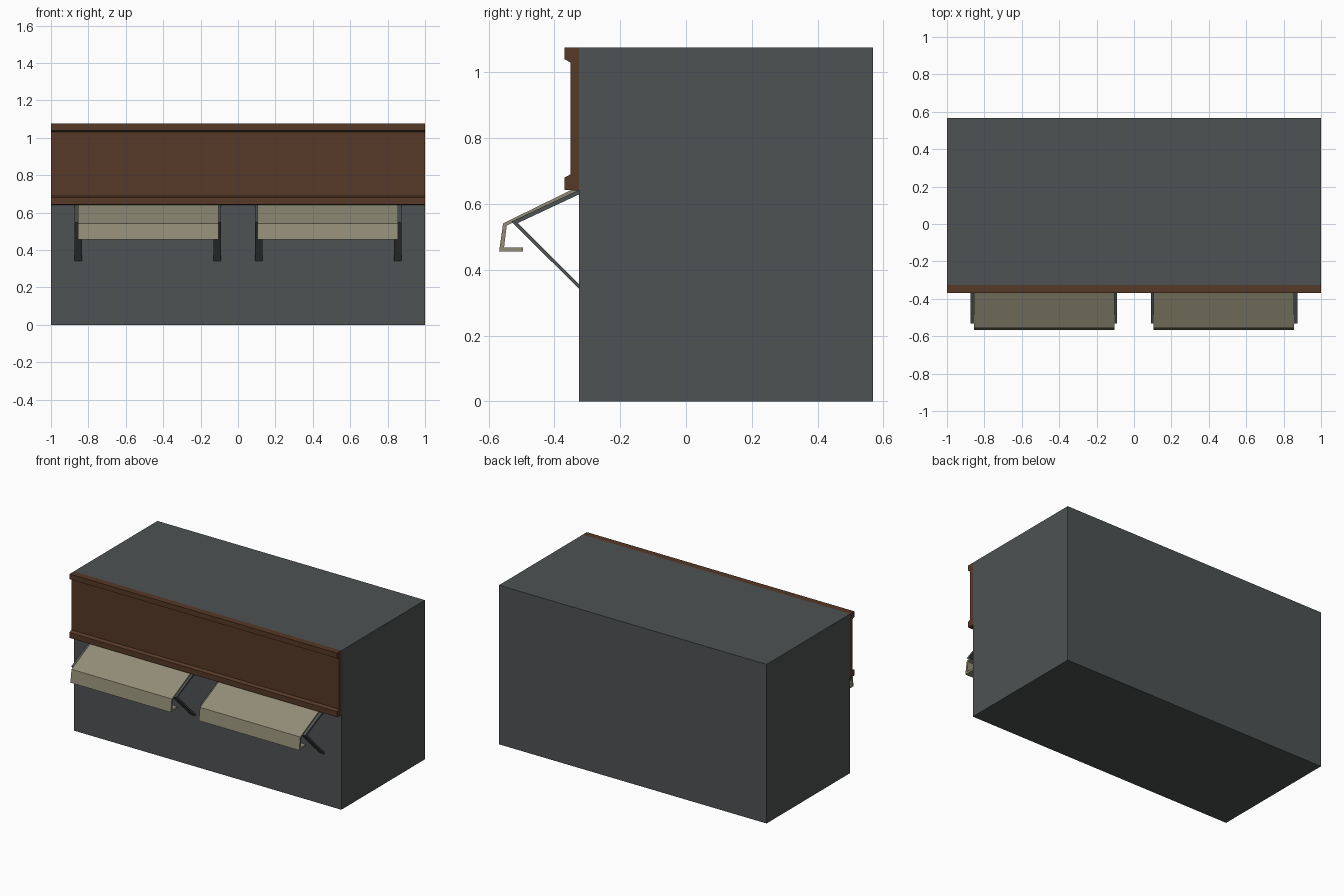
import bpy, bmesh

if "Cube" in bpy.data.objects:
    bpy.data.objects.remove(bpy.data.objects["Cube"])


def material(name, color):
    m = bpy.data.materials.new(name)
    m.diffuse_color = (*color, 1)
    m.use_nodes = True
    m.node_tree.nodes["Principled BSDF"].inputs["Base Color"].default_value = m.diffuse_color
    return m


GREY = material("slate grey", (0.077, 0.085, 0.086))
BROWN = material("dark brown", (0.092, 0.040, 0.020))
CANVAS = material("khaki canvas", (0.290, 0.268, 0.185))


def extrude_x(name, profile, x0, x1, mat):
    """Closed (y, z) profile swept from x0 to x1."""
    bm = bmesh.new()
    face = bm.faces.new([bm.verts.new((x0, y, z)) for y, z in profile])
    ext = bmesh.ops.extrude_face_region(bm, geom=[face])["geom"]
    bmesh.ops.translate(bm, vec=(x1 - x0, 0, 0),
                        verts=[v for v in ext if isinstance(v, bmesh.types.BMVert)])
    bmesh.ops.recalc_face_normals(bm, faces=bm.faces)
    me = bpy.data.meshes.new(name)
    bm.to_mesh(me)
    bm.free()
    me.materials.append(mat)
    ob = bpy.data.objects.new(name, me)
    bpy.context.collection.objects.link(ob)
    return ob


# main building block
extrude_x("building_body", [(-0.325, 0), (0.568, 0), (0.568, 1.075), (-0.325, 1.075)], -1, 1, GREY)

# fascia board with moulded top and bottom rims
extrude_x("fascia_board", [(-0.325, 0.64), (-0.37, 0.643), (-0.37, 0.68), (-0.351, 0.69),
                           (-0.351, 1.03), (-0.37, 1.04), (-0.37, 1.075), (-0.325, 1.075)],
          -1, 1, BROWN)

# folded awning sheet: slope, front valance, inward lip
AWNING = [(-0.325, 0.654), (-0.556, 0.541), (-0.568, 0.455), (-0.495, 0.455),
          (-0.495, 0.468), (-0.553, 0.468), (-0.545, 0.534), (-0.325, 0.642)]
# bent support bracket: upper arm and diagonal strut
BRACKET = [(-0.325, 0.643), (-0.531, 0.546), (-0.325, 0.342),
           (-0.325, 0.356), (-0.511, 0.542), (-0.325, 0.629)]

for side, label in ((-1, "left"), (1, "right")):
    extrude_x(f"awning_{label}", AWNING, side * 0.105, side * 0.855, CANVAS)
    for inner, part in ((0.09, "inner"), (0.835, "outer")):
        extrude_x(f"bracket_{label}_{part}", BRACKET,
                  side * inner, side * (inner + 0.04), GREY)
